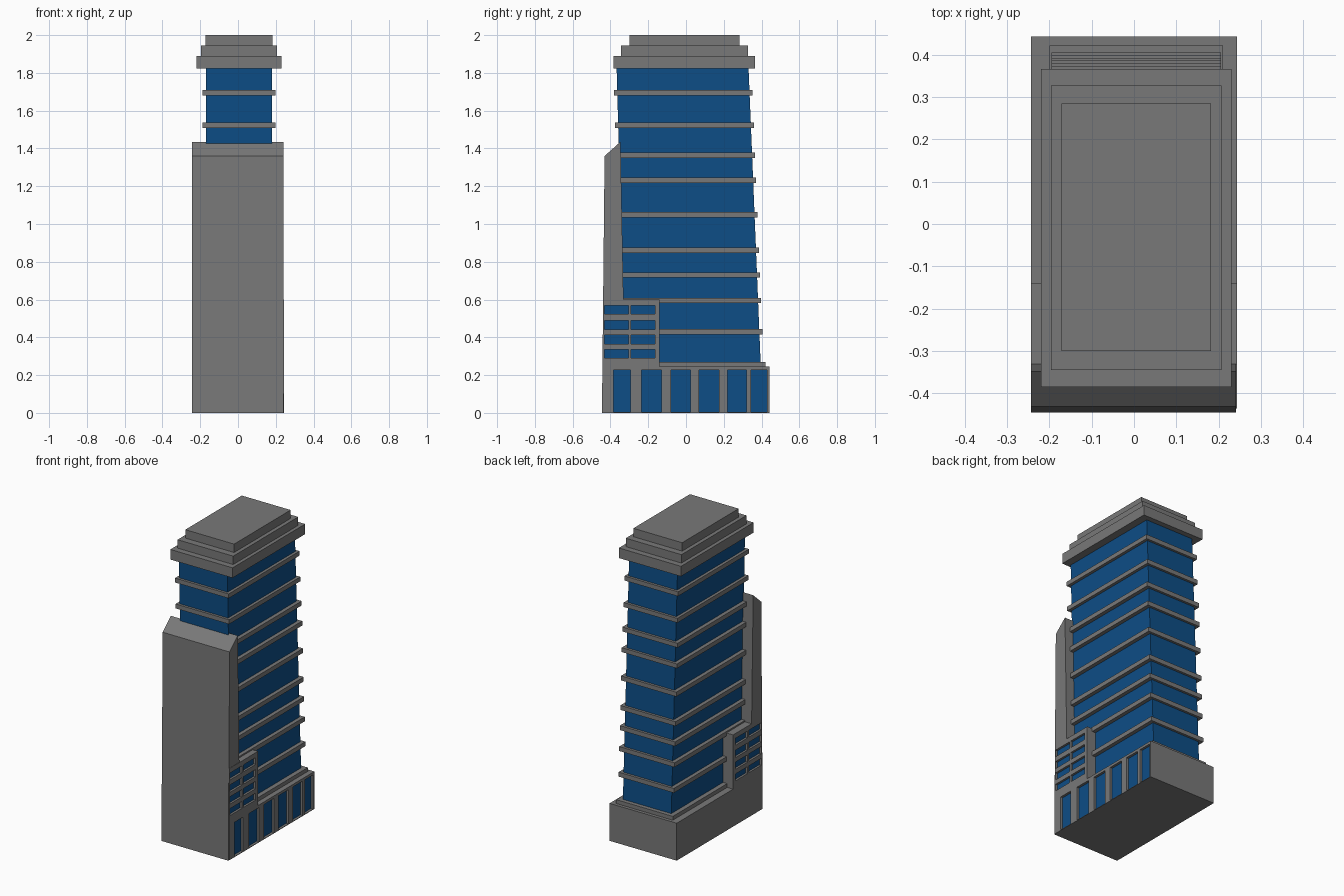
import bpy, bmesh

if "Cube" in bpy.data.objects:
    bpy.data.objects.remove(bpy.data.objects["Cube"])


def make_mat(name, rgb):
    m = bpy.data.materials.new(name)
    m.diffuse_color = (*rgb, 1)
    m.use_nodes = True
    m.node_tree.nodes["Principled BSDF"].inputs["Base Color"].default_value = m.diffuse_color
    return m


GREY = make_mat("concrete grey", (0.19, 0.19, 0.19))
BLUE = make_mat("glass blue", (0.004, 0.075, 0.24))


def finish(name, bm, mat):
    bmesh.ops.recalc_face_normals(bm, faces=bm.faces[:])
    me = bpy.data.meshes.new(name)
    bm.to_mesh(me)
    bm.free()
    me.materials.append(mat)
    ob = bpy.data.objects.new(name, me)
    bpy.context.collection.objects.link(ob)
    return ob


def profile(name, pts, x0, x1, mat):
    """Extrude a (y, z) outline along x."""
    bm = bmesh.new()
    a = [bm.verts.new((x0, y, z)) for y, z in pts]
    b = [bm.verts.new((x1, y, z)) for y, z in pts]
    bm.faces.new(a)
    bm.faces.new(b[::-1])
    n = len(pts)
    for i in range(n):
        j = (i + 1) % n
        bm.faces.new((a[i], b[i], b[j], a[j]))
    return finish(name, bm, mat)


def box(name, x0, x1, y0, y1, z0, z1, mat=GREY):
    return profile(name, [(y0, z0), (y1, z0), (y1, z1), (y0, z1)], x0, x1, mat)


def gaps(lo, hi, spans):
    """Solid intervals left over between the window spans."""
    edges = [lo] + [v for s in spans for v in s] + [hi]
    return [(a, b) for a, b in zip(edges[::2], edges[1::2]) if b - a > 1e-4]


def facade(name, xin, xout, ylim, zlim, cols, rows):
    """Piers, sills and recessed glass on a side wall."""
    s = 1 if xout > 0 else -1
    a, b = sorted((xin, xout))
    ga, gb = sorted((xin, xin + s * 0.004))
    for y0, y1 in gaps(*ylim, cols):
        box(name + "_pier", a, b, y0, y1, *zlim)
    for y0, y1 in cols:
        for z0, z1 in gaps(*zlim, rows):
            box(name + "_sill", a, b, y0, y1, z0, z1)
        for z0, z1 in rows:
            box(name + "_window", ga, gb, y0, y1, z0, z1, BLUE)


X = 0.243
FRONT = -0.436

# Podium with tall windows on the right side only
box("podium_core", -X, X - 0.02, FRONT, 0.443, 0, 0.245)
facade("podium", X - 0.02, X, (FRONT, 0.443), (0, 0.245),
       [(-0.385, -0.295), (-0.235, -0.13), (-0.08, 0.025),
        (0.07, 0.175), (0.22, 0.32), (0.345, 0.43)],
       [(0.004, 0.228)])
box("podium_step", -0.2, 0.21, -0.2, 0.422, 0.245, 0.27)

# Annex with a grid of small windows on both sides
box("annex_core", -X + 0.018, X - 0.018, FRONT, -0.14, 0.245, 0.6)
for s in (-1, 1):
    facade("annex", s * (X - 0.018), s * X, (FRONT, -0.14), (0.245, 0.6),
           [(-0.432, -0.305), (-0.29, -0.165)],
           [(0.29, 0.335), (0.365, 0.413), (0.442, 0.49), (0.523, 0.568)])

# Tall front slab with sloped top, thin below where it faces the annex
profile("front_slab", [(-0.445, 0), (-0.431, 1.36), (-0.347, 1.435),
                       (-0.331, 0.6), (FRONT, 0.6), (FRONT, 0)], -X, X - 0.002, GREY)


# Glass tower leaning forward
def tower_front(z):
    return -0.318 - 0.027 * z


def tower_back(z):
    return 0.406 - 0.041 * z


profile("glass_tower", [(tower_front(0.26), 0.26), (tower_back(0.26), 0.26),
                        (tower_back(1.83), 1.83), (tower_front(1.83), 1.83)],
        -0.17, 0.18, BLUE)

# Floor bands
for z in (0.43, 0.595, 0.73, 0.86, 1.05, 1.232, 1.365, 1.524, 1.695):
    w = 0.019 if z > 1.4 else 0.025
    box("floor_band", -0.17 - w, 0.18 + w,
        tower_front(z) - 0.017, tower_back(z) + 0.016, z - 0.0145, z + 0.0145)

# Stepped roof
box("roof_lower", -0.22, 0.23, -0.385, 0.366, 1.824, 1.89)
box("roof_middle", -0.196, 0.207, -0.345, 0.327, 1.89, 1.945)
box("roof_top", -0.171, 0.182, -0.3, 0.284, 1.945, 2.0)
